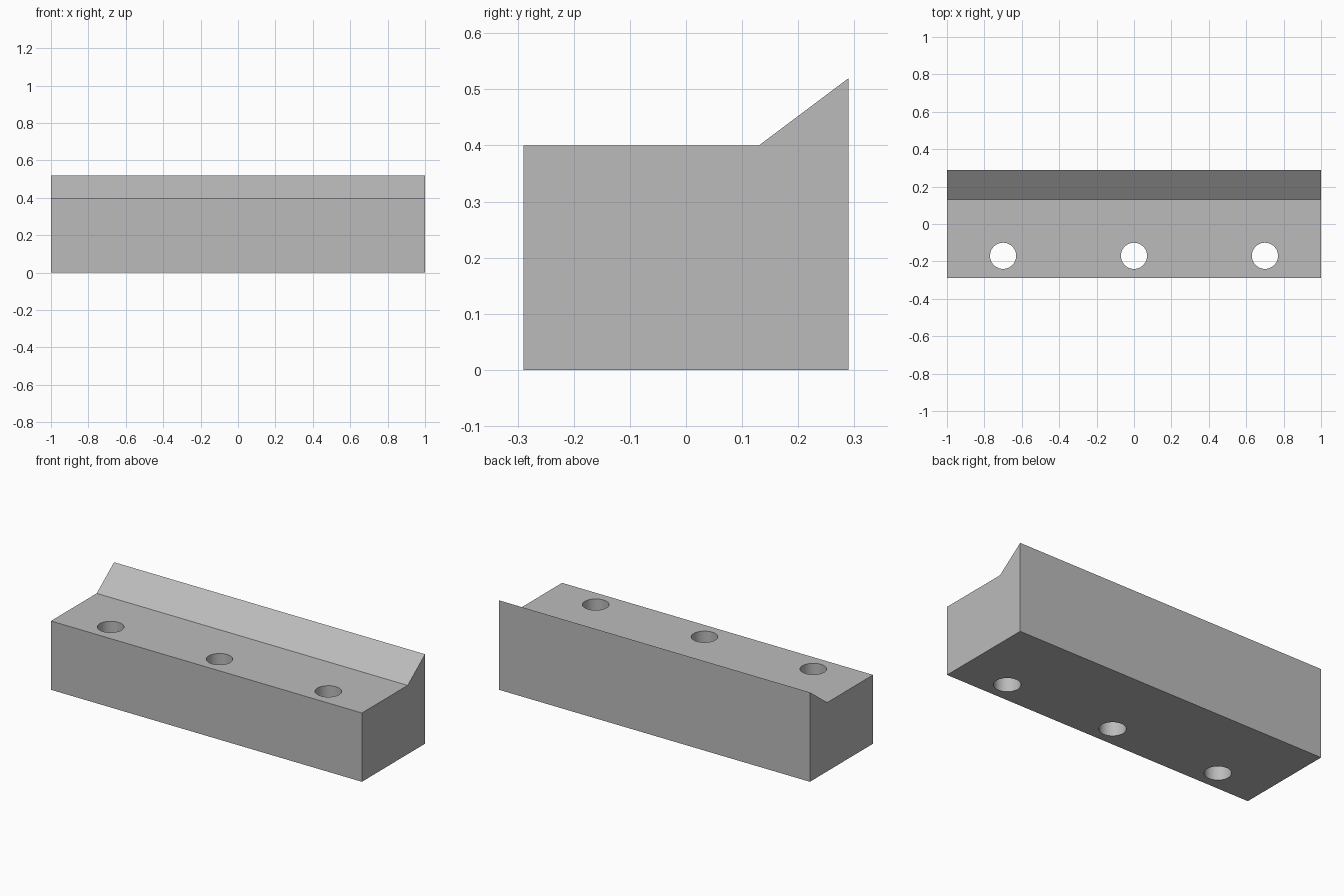
import bpy
import bmesh
from mathutils import Matrix

cube = bpy.data.objects.get("Cube")
if cube:
    bpy.data.objects.remove(cube, do_unlink=True)

HALF_LENGTH = 1.0
PROFILE = [(-0.29, 0), (0.29, 0), (0.29, 0.52), (0.13, 0.4), (-0.29, 0.4)]
HOLE_X = (-0.7, 0, 0.7)
HOLE_Y = -0.17
HOLE_RADIUS = 0.07

# Plain grey finish
grey = bpy.data.materials.new("plain_grey")
grey.use_nodes = True
colour = (0.5, 0.5, 0.5, 1)
grey.diffuse_color = colour
grey.node_tree.nodes["Principled BSDF"].inputs["Base Color"].default_value = colour


def make_object(name, bm):
    bmesh.ops.recalc_face_normals(bm, faces=bm.faces)
    mesh = bpy.data.meshes.new(name)
    bm.to_mesh(mesh)
    bm.free()
    mesh.materials.append(grey)
    obj = bpy.data.objects.new(name, mesh)
    bpy.context.collection.objects.link(obj)
    return obj


# Block with a raised sloping lip along the back
bm = bmesh.new()
end = bm.faces.new([bm.verts.new((-HALF_LENGTH, y, z)) for y, z in PROFILE])
swept = bmesh.ops.extrude_face_region(bm, geom=[end])["geom"]
bmesh.ops.translate(bm, vec=(2 * HALF_LENGTH, 0, 0),
                    verts=[v for v in swept if isinstance(v, bmesh.types.BMVert)])
block = make_object("lipped_block", bm)

# Three vertical through holes
bm = bmesh.new()
for x in HOLE_X:
    bmesh.ops.create_cone(bm, cap_ends=True, segments=48, radius1=HOLE_RADIUS,
                          radius2=HOLE_RADIUS, depth=1,
                          matrix=Matrix.Translation((x, HOLE_Y, 0.2)))
cutter = make_object("hole_cutter", bm)
cutter.hide_render = True

cut = block.modifiers.new("bolt_holes", "BOOLEAN")
cut.operation = "DIFFERENCE"
cut.solver = "EXACT"
cut.object = cutter

bpy.ops.object.select_all(action="DESELECT")
block.select_set(True)
bpy.context.view_layer.objects.active = block
bpy.ops.object.modifier_apply(modifier=cut.name)
bpy.data.objects.remove(cutter, do_unlink=True)

# Round hole walls, crisp block edges
bpy.ops.object.shade_smooth_by_angle(angle=0.5)
